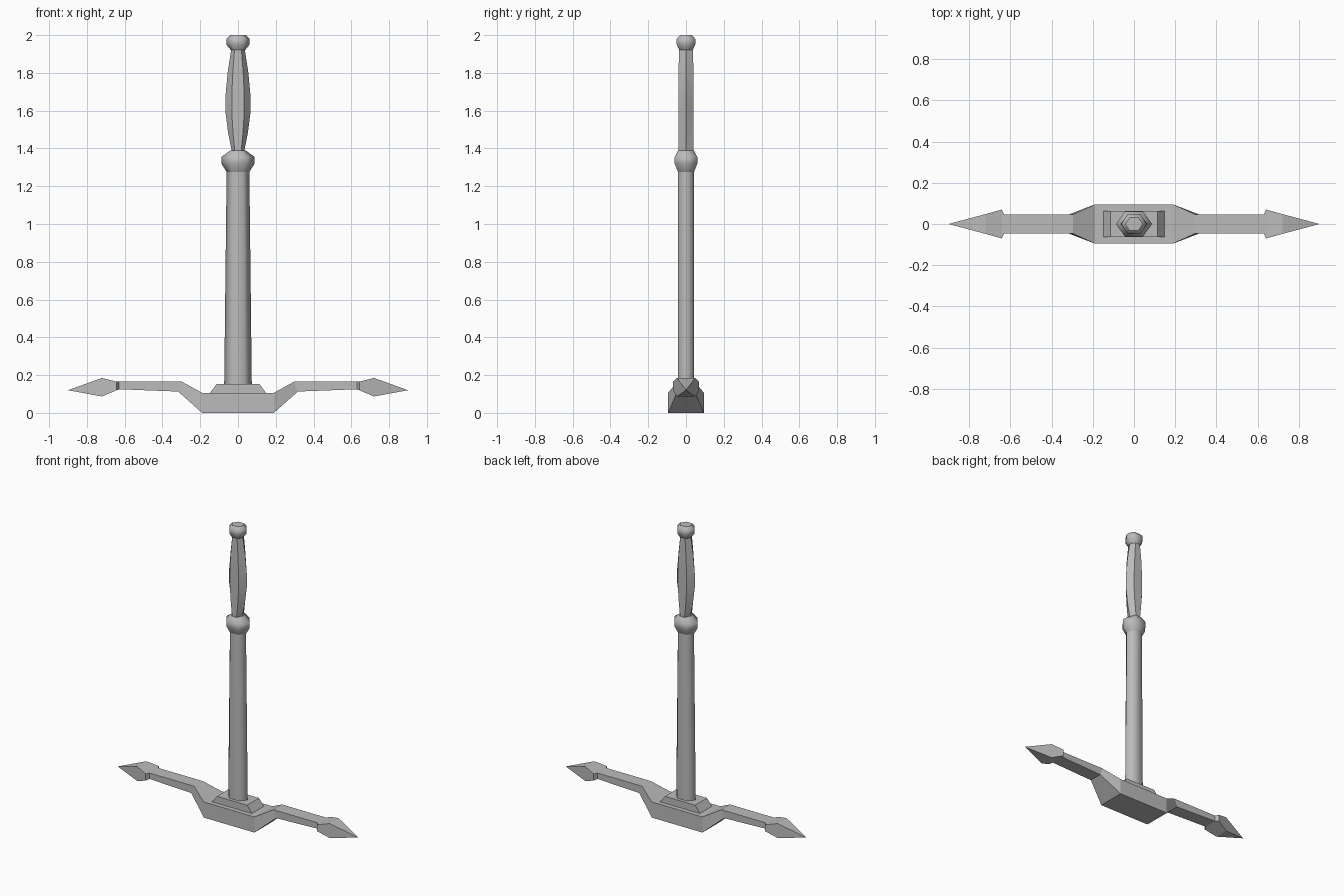
import bpy, bmesh
from math import radians

old = bpy.data.objects.get("Cube")
if old:
    bpy.data.objects.remove(old)

GREY = (0.5, 0.5, 0.5, 1)
metal = bpy.data.materials.new("plain grey metal")
metal.use_nodes = True
metal.diffuse_color = GREY
metal.node_tree.nodes["Principled BSDF"].inputs["Base Color"].default_value = GREY


def loft(name, rings, smooth=None):
    """Skin a list of equal-length point rings and cap both ends."""
    bm = bmesh.new()
    loops = [[bm.verts.new(p) for p in ring] for ring in rings]
    n = len(loops[0])
    for a, b in zip(loops, loops[1:]):
        for i in range(n):
            j = (i + 1) % n
            bm.faces.new((a[i], a[j], b[j], b[i]))
    caps = [bm.faces.new(loops[0][::-1]), bm.faces.new(loops[-1])]
    cap_ids = [len(bm.faces) - 2, len(bm.faces) - 1]
    bmesh.ops.remove_doubles(bm, verts=bm.verts[:], dist=0.0005)
    bmesh.ops.recalc_face_normals(bm, faces=bm.faces[:])
    mesh = bpy.data.meshes.new(name)
    bm.to_mesh(mesh)
    bm.free()
    mesh.materials.append(metal)
    obj = bpy.data.objects.new(name, mesh)
    bpy.context.collection.objects.link(obj)
    if smooth:
        bpy.ops.object.select_all(action='DESELECT')
        bpy.context.view_layer.objects.active = obj
        obj.select_set(True)
        bpy.ops.object.shade_smooth_by_angle(angle=radians(smooth))
        for i in cap_ids:
            mesh.polygons[i].use_smooth = False
    return obj


def hexagon(rx, ry, z):
    """Six-sided section with points on the x axis and flats at front and back."""
    h = rx / 2
    return [(rx, 0, z), (h, ry, z), (-h, ry, z), (-rx, 0, z), (-h, -ry, z), (h, -ry, z)]


def spindle(name, profile, smooth):
    return loft(name, [hexagon(*p) for p in profile], smooth)


# Blade stub, collar, grip and pommel
spindle("blade", [(0.073, 0.042, 0.15), (0.06, 0.042, 1.29)], 89)
spindle("collar", [(0.06, 0.042, 1.275), (0.088, 0.06, 1.32),
                   (0.088, 0.06, 1.355), (0.04, 0.042, 1.39)], 70)
spindle("grip", [(0.033, 0.04, 1.385), (0.052, 0.04, 1.48), (0.066, 0.04, 1.59),
                 (0.066, 0.04, 1.68), (0.055, 0.04, 1.8), (0.035, 0.036, 1.93)], 45)
spindle("pommel", [(0.037, 0.036, 1.92), (0.062, 0.049, 1.95),
                   (0.062, 0.049, 1.98), (0.042, 0.032, 2.0)], 70)


# Crossguard: sections from middle to spear tip (top x, top z, bottom x, bottom z, half depth)
def section(side, xt, zt, xb, zb, y):
    return [(side * xt, -y, zt), (side * xt, y, zt), (side * xb, y, zb), (side * xb, -y, zb)]


half = [
    (0.19, 0.106, 0.19, 0, 0.095),
    (0.297, 0.165, 0.317, 0.113, 0.046),
    (0.63, 0.165, 0.63, 0.125, 0.046),
    (0.642, 0.165, 0.642, 0.12, 0.07),
    (0.72, 0.185, 0.72, 0.087, 0.048),
    (0.9, 0.12, 0.9, 0.12, 0),
]
# The tip is a near-point, merged into one vertex
loft("crossguard", [section(-1, *s) for s in reversed(half)] + [section(1, *s) for s in half])

# Stepped seat under the blade, sloped at its ends
loft("blade_seat", [[(-x, -0.064, z), (x, -0.064, z), (x, 0.064, z), (-x, 0.064, z)]
                    for x, z in ((0.153, 0.1), (0.113, 0.153))])
